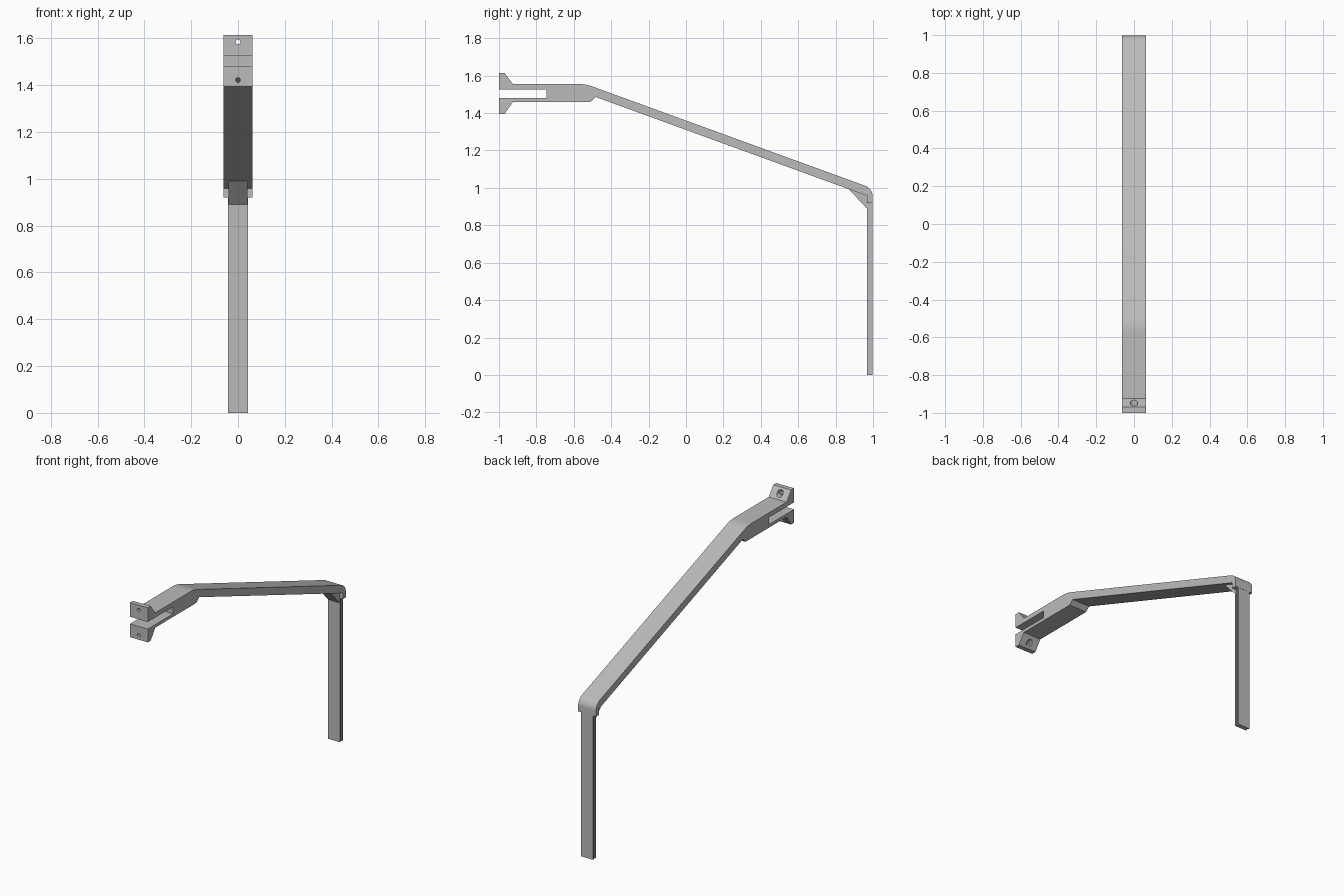
import bpy
import bmesh
import math
from mathutils import Vector, Matrix

default = bpy.data.objects.get("Cube")
if default:
    bpy.data.objects.remove(default, do_unlink=True)

grey = bpy.data.materials.new("light grey plastic")
grey.use_nodes = True
colour = (0.5, 0.5, 0.5, 1)
grey.diffuse_color = colour
grey.node_tree.nodes["Principled BSDF"].inputs["Base Color"].default_value = colour


def finish(name, bm):
    """Turn a bmesh into a grey object."""
    bmesh.ops.recalc_face_normals(bm, faces=bm.faces)
    mesh = bpy.data.meshes.new(name)
    bm.to_mesh(mesh)
    bm.free()
    mesh.materials.append(grey)
    obj = bpy.data.objects.new(name, mesh)
    bpy.context.collection.objects.link(obj)
    return obj


def extrude(name, profile, axis, start, end):
    """Extrude a closed profile: (y, z) along x, or (x, y) along z."""
    bm = bmesh.new()
    place = (lambda a, b: (start, a, b)) if axis == "x" else (lambda a, b: (a, b, start))
    face = bm.faces.new([bm.verts.new(place(a, b)) for a, b in profile])
    step = Vector((end - start, 0, 0)) if axis == "x" else Vector((0, 0, end - start))
    new = bmesh.ops.extrude_face_region(bm, geom=[face])["geom"]
    bmesh.ops.translate(bm, vec=step, verts=[g for g in new if isinstance(g, bmesh.types.BMVert)])
    return finish(name, bm)


def fillet(before, corner, after, radius, steps=10):
    """Points of an arc that rounds a profile corner."""
    before, corner, after = Vector(before), Vector(corner), Vector(after)
    u, v = (before - corner).normalized(), (after - corner).normalized()
    half = u.angle(v) / 2
    centre = corner + (u + v).normalized() * radius / math.sin(half)
    p = corner + u * radius / math.tan(half) - centre
    q = corner + v * radius / math.tan(half) - centre
    turn = math.atan2(p.x * q.y - p.y * q.x, p.dot(q))
    return [tuple(centre + Matrix.Rotation(turn * i / steps, 2) @ p) for i in range(steps + 1)]


def drill(target, radius, y0, y1, z):
    """Cut a round hole along y."""
    bm = bmesh.new()
    bmesh.ops.create_cone(bm, cap_ends=True, segments=32, radius1=radius, radius2=radius,
                          depth=y1 - y0,
                          matrix=Matrix.Translation((0, (y0 + y1) / 2, z)) @ Matrix.Rotation(math.pi / 2, 4, "X"))
    cutter = finish("hole_cutter", bm)
    cutter.hide_render = True
    mod = target.modifiers.new("hole", "BOOLEAN")
    mod.operation, mod.solver, mod.object = "DIFFERENCE", "EXACT", cutter
    bpy.context.view_layer.objects.active = target
    bpy.ops.object.modifier_apply(modifier=mod.name)
    bpy.data.objects.remove(cutter, do_unlink=True)


# Bent arm with a slotted, flanged fork at the front
shoulder, elbow = (-0.536, 1.555), (0.998, 0.997)
arm_profile = [(-1, 1.525), (-1, 1.615), (-0.97, 1.615), (-0.925, 1.555)]
arm_profile += fillet((-0.925, 1.555), shoulder, elbow, 0.2)
arm_profile += fillet(shoulder, elbow, (0.998, 0.92), 0.06)
arm_profile += [(0.998, 0.92), (0.967, 0.92), (0.967, 0.958), (-0.483, 1.486),
                (-0.51, 1.46), (-0.925, 1.46), (-0.97, 1.395), (-1, 1.395),
                (-1, 1.48), (-0.745, 1.48), (-0.745, 1.525)]
arm = extrude("arm", arm_profile, "x", -0.063, 0.063)

# Screw holes with a wide recess for the head
for z in (1.585, 1.422):
    drill(arm, 0.01, -1.05, -0.9, z)
    drill(arm, 0.02, -0.967, -0.85, z)

# Upright post with a groove along each narrow side
half_post = [(0.042, 0.968), (0.042, 0.975), (0.035, 0.975),
             (0.035, 0.99), (0.042, 0.99), (0.042, 0.997)]
post_profile = half_post + [(-x, y) for x, y in reversed(half_post)]
post = extrude("post", post_profile, "z", 0, 0.935)

# Corner brace under the elbow
brace = extrude("corner_brace", [(0.875, 0.988), (0.875, 1.0), (0.975, 0.965), (0.975, 0.89), (0.967, 0.89)],
                "x", -0.04, 0.04)

# Smooth the bends and hole walls, keep the other edges sharp
for obj in (arm, post, brace):
    bpy.ops.object.select_all(action="DESELECT")
    obj.select_set(True)
    bpy.context.view_layer.objects.active = obj
    bpy.ops.object.shade_smooth_by_angle(angle=math.radians(25))
